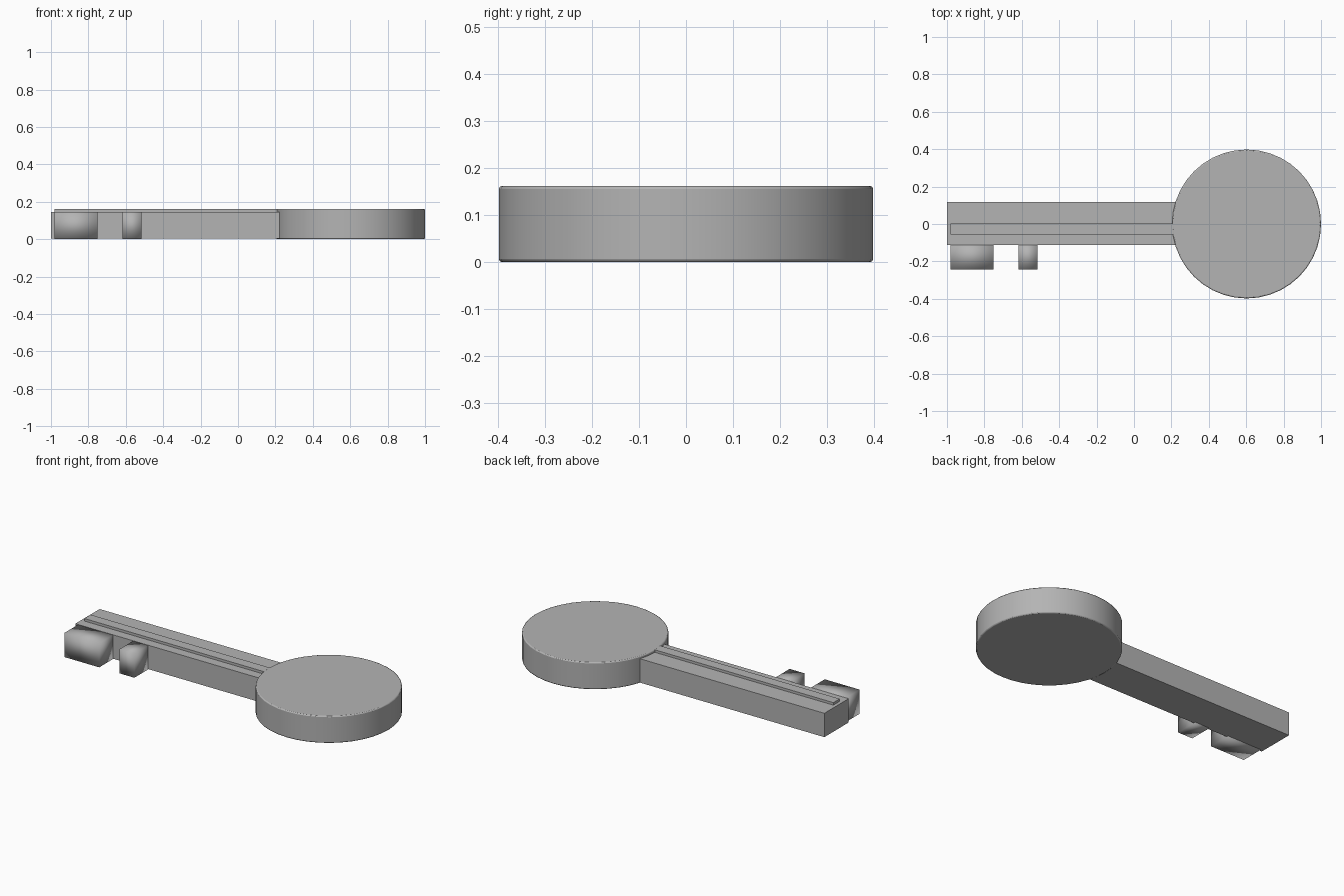
import bpy

if "Cube" in bpy.data.objects:
    bpy.data.objects.remove(bpy.data.objects["Cube"])

# Mid-grey metal shared by every part
metal = bpy.data.materials.new("dark_grey")
metal.diffuse_color = (0.455, 0.455, 0.455, 1)
metal.use_nodes = True
metal.node_tree.nodes["Principled BSDF"].inputs["Base Color"].default_value = metal.diffuse_color


def box(name, x, y, z):
    """Box from (min, max) ranges on each axis."""
    bpy.ops.mesh.primitive_cube_add(size=1)
    obj = bpy.context.object
    obj.name = name
    for v in obj.data.vertices:
        v.co = [r[0] if c < 0 else r[1] for c, r in zip(v.co, (x, y, z))]
    obj.data.materials.append(metal)
    return obj


# Round bow (handle) with slightly softened rims
bpy.ops.mesh.primitive_cylinder_add(vertices=40, radius=0.398, depth=0.162,
                                    location=(0.602, 0, 0.081))
bow = bpy.context.object
bow.name = "bow"
bow.data.materials.append(metal)
bpy.ops.object.shade_smooth_by_angle(angle=0.9)
rim = bow.modifiers.new("rim_bevel", 'BEVEL')
rim.width = 0.006
rim.segments = 2
rim.limit_method = 'ANGLE'
rim.angle_limit = 0.8

# Shaft, running a little way into the bow
box("shaft", (-1.0, 0.28), (-0.112, 0.118), (0.003, 0.146))

# Thin raised strip along the shaft top
box("shaft_ridge", (-0.98, 0.28), (-0.056, 0.004), (0.13, 0.161))

# Teeth on the front side, softly shaded
for name, x in (("tooth_wide", (-0.982, -0.75)), ("tooth_narrow", (-0.617, -0.517))):
    box(name, x, (-0.243, -0.10), (0.001, 0.145))
    bpy.ops.object.shade_smooth()
